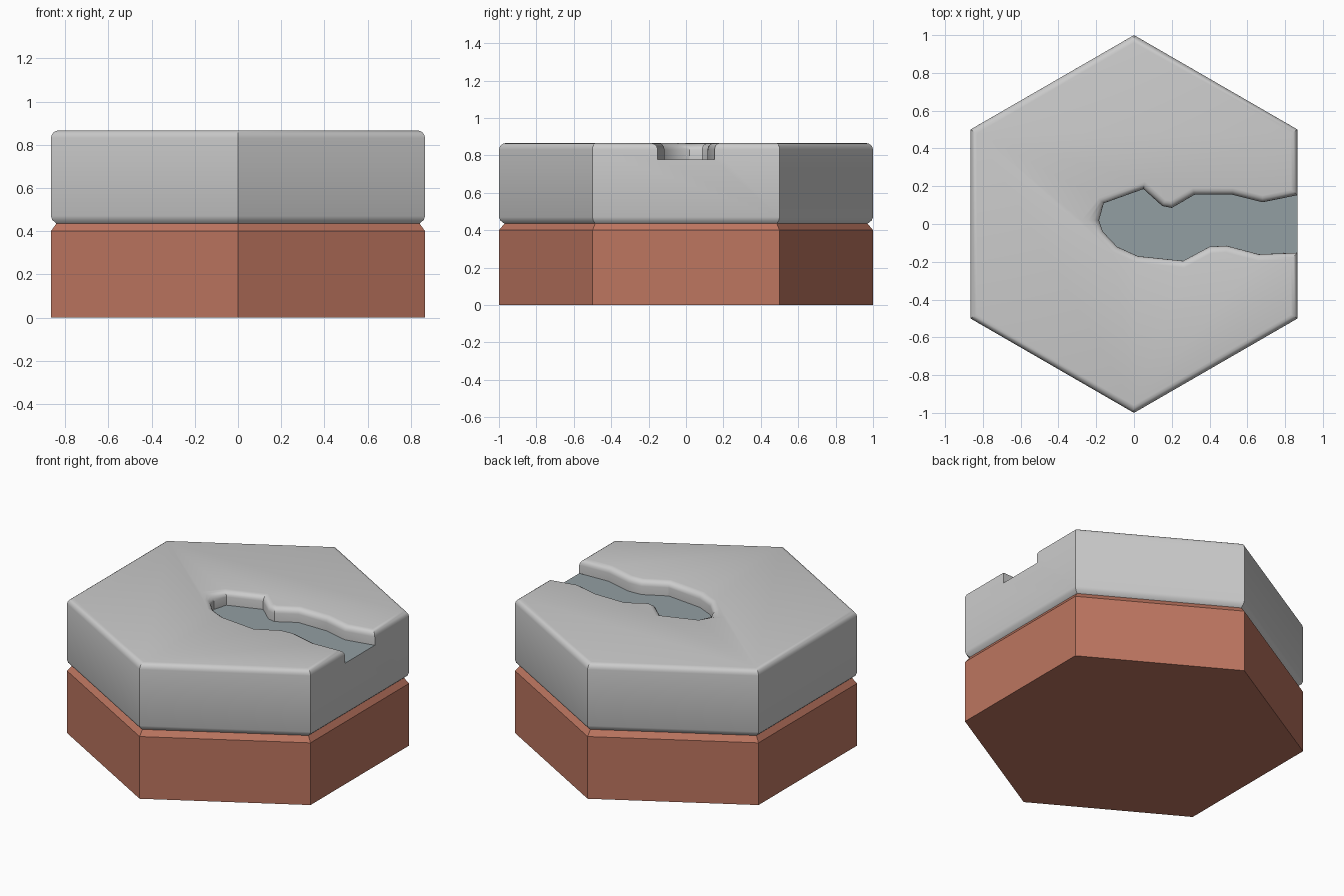
import bpy, bmesh, math
from mathutils import Vector

if "Cube" in bpy.data.objects:
    bpy.data.objects.remove(bpy.data.objects["Cube"])

TOP, MID, FLOOR, LIP = 0.866, 0.435, 0.778, 0.035


def material(name, rgb):
    m = bpy.data.materials.new(name)
    m.diffuse_color = (*rgb, 1)
    m.use_nodes = True
    m.node_tree.nodes["Principled BSDF"].inputs["Base Color"].default_value = m.diffuse_color
    return m


def add_object(name, bm, mat=None):
    me = bpy.data.meshes.new(name)
    bm.to_mesh(me)
    bm.free()
    ob = bpy.data.objects.new(name, me)
    bpy.context.collection.objects.link(ob)
    if mat:
        me.materials.append(mat)
    return ob


def loft(rings):
    """Closed solid through equal-length rings of points, bottom to top."""
    bm = bmesh.new()
    loops = [[bm.verts.new(p) for p in r] for r in rings]
    for a, b in zip(loops, loops[1:]):
        for i in range(len(a)):
            j = (i + 1) % len(a)
            bm.faces.new((a[i], a[j], b[j], b[i]))
    bm.faces.new(loops[0][::-1])
    bm.faces.new(loops[-1])
    return bm


def hexagon(inset, z):
    r = 1 - inset / math.cos(math.pi / 6)
    return [(r * math.cos(a), r * math.sin(a), z)
            for a in (math.radians(30 + 60 * i) for i in range(6))]


def offset(points, d, z):
    """Mitred outward offset of a counter-clockwise outline."""
    out = []
    for i, p in enumerate(points):
        p = Vector(p)
        e1 = (p - Vector(points[i - 1])).normalized()
        e2 = (Vector(points[(i + 1) % len(points)]) - p).normalized()
        n1, n2 = Vector((e1.y, -e1.x)), Vector((e2.y, -e2.x))
        q = p + (n1 + n2) * d / (1 + n1.dot(n2))
        if i == TIP:
            q.x -= 1.6 * d      # pointed lip at the head of the stream
        out.append((q.x, q.y, z))
    return out


def drop_faces(ob, test):
    bm = bmesh.new()
    bm.from_mesh(ob.data)
    bmesh.ops.delete(bm, geom=[f for f in bm.faces if test(f)], context='FACES')
    bm.to_mesh(ob.data)
    bm.free()


def smooth(ob):
    bpy.ops.object.select_all(action='DESELECT')
    ob.select_set(True)
    bpy.context.view_layer.objects.active = ob
    bpy.ops.object.shade_smooth_by_angle(angle=math.radians(32))


# Stream outline, from the open right edge round its head and back
EDGE = math.sqrt(3) / 2
bank = [(0.68, 0.115), (0.52, 0.155), (0.32, 0.155), (0.20, 0.085), (0.15, 0.095),
        (0.05, 0.185), (-0.16, 0.11), (-0.185, 0.02), (-0.165, -0.04),
        (-0.09, -0.12), (0.02, -0.17), (0.26, -0.195), (0.40, -0.12),
        (0.49, -0.115), (0.66, -0.16)]
TIP = 8
channel = [(1.05, 0.19)] + bank + [(1.05, -0.145)]

# Earth base
earth = add_object("earth_base", loft([hexagon(0, 0), hexagon(0, 0.40), hexagon(0.025, MID)]),
                   material("earth", (0.51, 0.18, 0.117)))

# Stone slab with rounded top edge
arc = [math.radians(a) for a in (0, 22.5, 45, 67.5, 90)]
R = 0.035
stone = add_object("stone_slab", loft(
    [hexagon(0.025, MID), hexagon(0.006, 0.452), hexagon(0, 0.47)]
    + [hexagon(R * (1 - math.cos(a)), TOP - R + R * math.sin(a)) for a in arc]))

# Channel cut with a rounded lip
cutter = add_object("channel_cutter", loft(
    [offset(channel, 0, FLOOR)]
    + [offset(channel, LIP * (1 - math.cos(a)), TOP - LIP + LIP * math.sin(a)) for a in arc]
    + [offset(channel, LIP, TOP + 0.1)]))
cutter.hide_render = True
mod = stone.modifiers.new("channel", 'BOOLEAN')
mod.operation, mod.solver, mod.object = 'DIFFERENCE', 'EXACT', cutter
bpy.context.view_layer.objects.active = stone
bpy.ops.object.modifier_apply(modifier=mod.name)
bpy.data.objects.remove(cutter)

# Water surface replaces the channel floor; hidden joint faces go
drop_faces(stone, lambda f: all(abs(v.co.z - FLOOR) < 1e-4 for v in f.verts)
           or all(abs(v.co.z - MID) < 1e-4 for v in f.verts))
drop_faces(earth, lambda f: all(abs(v.co.z - MID) < 1e-4 for v in f.verts))
bm = bmesh.new()
shore = [(EDGE, 0.153)] + bank + [(EDGE, -0.152)]
bm.faces.new([bm.verts.new((x, y, FLOOR)) for x, y in shore])
add_object("water_surface", bm, material("water", (0.29, 0.345, 0.365)))

smooth(earth)
smooth(stone)
